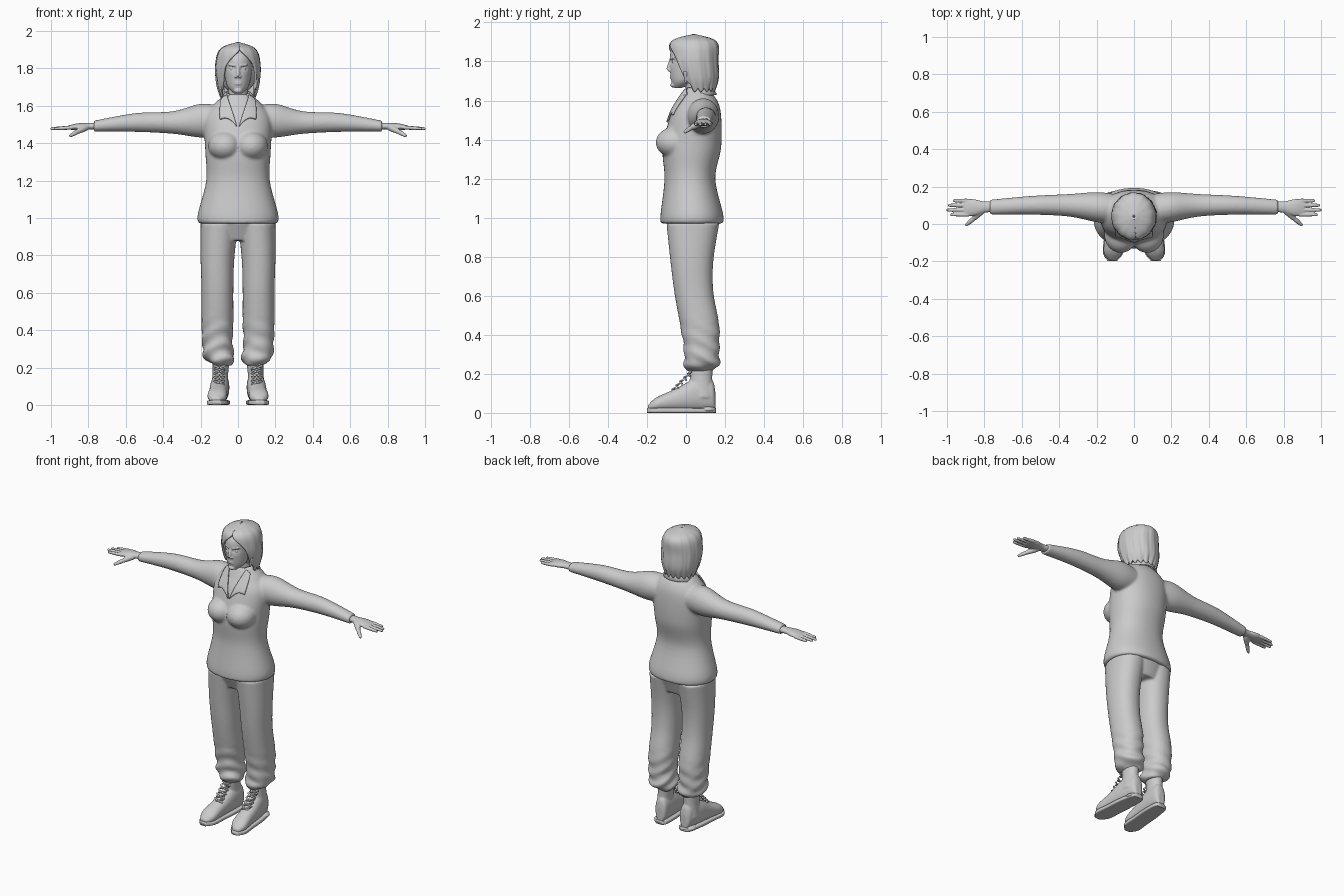
import bpy, bmesh
from math import sin, cos, pi, exp, copysign
from mathutils import Vector, Matrix

cube = bpy.data.objects.get("Cube")
if cube:
    bpy.data.objects.remove(cube)

grey = bpy.data.materials.new("plain_grey")
grey.use_nodes = True
grey.diffuse_color = (.6, .6, .6, 1)
grey.node_tree.nodes["Principled BSDF"].inputs["Base Color"].default_value = grey.diffuse_color

X, Y, Z = Vector((1, 0, 0)), Vector((0, 1, 0)), Vector((0, 0, 1))
SIDES = (1, -1)


def spline(points, steps=6):
    """Smooth curve through tuples of any length."""
    points = [Vector(p) for p in points]
    padded = [points[0]] + points + [points[-1]]
    curve = []
    for before, start, end, after in zip(padded, padded[1:], padded[2:], padded[3:]):
        leave, arrive = (end - before) / 2, (after - start) / 2
        for k in range(steps):
            t = k / steps
            ease = t * t * (3 - 2 * t)
            curve.append(start.lerp(end, ease) + leave * t * (1 - t) ** 2 - arrive * t * t * (1 - t))
    return curve + [points[-1]]


def skin(bm, loops, closed=True):
    """Quads between neighbouring loops, with end caps when closed."""
    rows = [[bm.verts.new(point) for point in loop] for loop in loops]
    count = len(rows[0])
    for low, high in zip(rows, rows[1:]):
        for i in range(count if closed else count - 1):
            j = (i + 1) % count
            bm.faces.new((low[i], low[j], high[j], high[i]))
    if closed:
        bm.faces.new(rows[0])
        bm.faces.new(rows[-1])


def loft(bm, rings, u, v, sides=48, power=2):
    """Closed body through rings of (x, y, z, radius along u, radius along v)."""
    def bulge(c):
        return copysign(abs(c) ** (2 / power), c)
    angles = [2 * pi * i / sides for i in range(sides)]
    skin(bm, [[Vector(ring[:3]) + u * ring[3] * bulge(cos(a)) + v * ring[4] * bulge(sin(a))
               for a in angles] for ring in spline(rings)])


def column(bm, rows, sides=48, power=2):
    """Upright body on the centre line through rows of (y, z, half width, half depth)."""
    loft(bm, [(0, *row) for row in rows], X, Y, sides, power)


def tube(bm, start, end, first, last):
    """Round-ended straight limb tapering between two radii."""
    start, end = Vector(start), Vector(end)
    along = (end - start).normalized()
    u = along.orthogonal().normalized()
    rings = []
    for t, share in ((0, .5), (.1, 1), (.9, 1), (1, .5)):
        radius = share * (first + (last - first) * t)
        rings.append((*start.lerp(end, t), radius, radius))
    loft(bm, rings, u, along.cross(u), sides=12)


def blob(bm, centre, radii):
    place = Matrix.Translation(centre) @ Matrix.Diagonal((*radii, 1))
    bmesh.ops.create_uvsphere(bm, u_segments=24, v_segments=16, radius=1, matrix=place)


def finish(name, bm, voxel=None, mirror=False, relax=3):
    """Turn the bmesh into a smooth object, optionally mirrored and fused."""
    bmesh.ops.recalc_face_normals(bm, faces=bm.faces)
    for face in bm.faces:
        face.smooth = True
    mesh = bpy.data.meshes.new(name)
    bm.to_mesh(mesh)
    bm.free()
    mesh.materials.append(grey)
    ob = bpy.data.objects.new(name, mesh)
    bpy.context.collection.objects.link(ob)
    if mirror:
        ob.modifiers.new("Mirror", 'MIRROR').use_mirror_merge = False
    if voxel:
        fuse = ob.modifiers.new("Fuse", 'REMESH')
        fuse.mode, fuse.voxel_size, fuse.use_smooth_shade = 'VOXEL', voxel, True
        ob.modifiers.new("Soften", 'SMOOTH').iterations = relax
    return ob


def thicken(ob, thickness):
    solid = ob.modifiers.new("Thickness", 'SOLIDIFY')
    solid.thickness, solid.offset = thickness, 0


# Pullover: torso, bust and sleeves fused together
bm = bmesh.new()
column(bm, [(.03, .97, .21, .16), (.03, 1.02, .215, .16), (.02, 1.2, .17, .13), (.03, 1.36, .175, .15),
            (.05, 1.52, .18, .13), (.06, 1.6, .135, .1), (.05, 1.66, .07, .06)], power=2.2)
for side in SIDES:
    blob(bm, (.07 * side, -.055, 1.385), (.09, .1, .08))
    sleeve = [(.1, .08, 1.52, .08, .08), (.2, .09, 1.52, .08, .09), (.35, .1, 1.51, .06, .06),
              (.55, .1, 1.51, .05, .05), (.77, .09, 1.49, .04, .03)]
    loft(bm, [(side * x, *rest) for x, *rest in sleeve], Y, Z)
pullover = finish("pullover", bm, voxel=.008, relax=6)

# Collar flaps wrapped over the chest
bm = bmesh.new()
for side in SIDES:
    rows = []
    for i in range(13):
        drop = i / 12
        inner = Vector((.06 - .055 * drop, 0, 1.66 - .17 * drop))
        outer = Vector((.1, 0, 1.65 - .12 * drop))
        row = []
        for k in range(9):
            point = inner.lerp(outer, k / 8)
            point.z += .02 * drop * sin(pi * k / 8)
            row.append((side * point.x, .6 * (point.z - 1.66), point.z))
        rows.append(row)
    skin(bm, rows, closed=False)
collar = finish("collar_flaps", bm)
wrap = collar.modifiers.new("Wrap", 'SHRINKWRAP')
wrap.target, wrap.wrap_mode, wrap.offset = pullover, 'ABOVE_SURFACE', .006
thicken(collar, .01)

# Standing neckband, open at the throat
bm = bmesh.new()
angles = [pi + 2.4 * (i / 16 - 1) for i in range(33)]
skin(bm, [[(flare * sin(a), .055 - flare * cos(a), z - .01 * cos(a)) for a in angles]
          for z, flare in ((1.62, .1), (1.65, .08), (1.67, .065))], closed=False)
thicken(finish("neckband", bm), .008)

# Trousers: pelvis and two legs gathered into rumpled cuffs
bm = bmesh.new()
column(bm, [(.04, .88, .16, .1), (.035, .98, .2, .14)])
for side in SIDES:
    leg = [(.08, .07, .21, .04, .06), (.1, .08, .25, .08, .09), (.11, .08, .33, .08, .09),
           (.11, .07, .45, .085, .1), (.11, .04, .62, .085, .1), (.11, .03, .78, .09, .11),
           (.1, .035, .97, .1, .135)]
    loft(bm, [(side * x, *rest) for x, *rest in leg], X, Y, power=2.2)
for v in bm.verts:
    rumple = .007 * min(1, max(0, 2 - 4 * v.co.z))
    wave = sin(75 * v.co.z + 30 * v.co.y + 25 * abs(v.co.x))
    v.co.y += rumple * copysign(wave, wave * (v.co.y - .07))
    v.co.x += rumple * sin(80 * v.co.z + 40 * v.co.y)
finish("trousers", bm, voxel=.008)

# Boots: rounded foot fused with an ankle shaft
foot = [(.15, .02, .05), (.13, .04, .08), (.04, .05, .08), (-.06, .05, .055), (-.15, .05, .035), (-.195, .02, .015)]
bm = bmesh.new()
loft(bm, [(.1 - .08 * y, y, tall + .01, wide, tall) for y, wide, tall in foot], X, Z, power=2.2)
loft(bm, [(.1, .08, .08, .045, .065), (.095, .077, .16, .042, .058), (.09, .077, .24, .045, .06)], X, Y)
finish("boots", bm, voxel=.006, mirror=True)

# Flat soles with a raised heel block
bm = bmesh.new()
loft(bm, [(.1 - .08 * y, 1.02 * y, .013, wide + .004, .013) for y, wide, tall in foot], X, Z, power=5)
blob(bm, (.1, .11, .017), (.045, .045, .017))
finish("boot_soles", bm, mirror=True)

# Crossed laces climbing from instep to shaft
bm = bmesh.new()
for i in range(6):
    y, z = min(.02, .02 * i - .065), .112 + .02 * i
    for side in SIDES:
        peak = (.1, y - .006, z + .008)
        tube(bm, (.1 - .03 * side, y + .006, z - .004), peak, .005, .005)
        tube(bm, peak, (.1 + .03 * side, y + .01, z + .016), .005, .005)
finish("boot_laces", bm, mirror=True)

# Hands: palm, four fingers and a thumb
bm = bmesh.new()
loft(bm, [(.74, .095, 1.49, .03, .02), (.8, .09, 1.49, .03, .018), (.86, .088, 1.487, .045, .018),
          (.91, .088, 1.483, .04, .01)], Y, Z)
for finger, tip in enumerate((.982, 1.003, .995, .968)):
    y = .05 + .025 * finger
    tube(bm, (.88, y, 1.484), (tip, y, 1.477), .011, .008)
knuckle = (.86, .026, 1.46)
tube(bm, (.81, .075, 1.486), knuckle, .019, .013)
tube(bm, knuckle, (.9, -.008, 1.437), .013, .008)
finish("hands", bm, voxel=.004, mirror=True, relax=2)

# Head and neck, with hollowed eye sockets, brows, nose, lips and chin
bm = bmesh.new()
column(bm, [(-.04, 1.665, .02, .02), (-.01, 1.705, .057, .066), (.02, 1.8, .076, .104),
            (.03, 1.87, .077, .1), (.035, 1.915, .03, .04)], sides=96)
for v in bm.verts:
    if v.co.y < 0:
        across, up = (abs(v.co.x) - .031) / .017, (v.co.z - 1.8) / .012
        v.co.y += .015 * exp(-across ** 2 - up ** 2)
column(bm, [(.06, 1.56, .065, .06), (.055, 1.63, .054, .056), (.05, 1.74, .053, .058)])
tube(bm, (0, -.075, 1.812), (0, -.091, 1.758), .008, .011)
blob(bm, (0, -.064, 1.68), (.022, .016, .014))
for side in SIDES:
    blob(bm, (.01 * side, -.083, 1.755), (.009, .012, .007))
    blob(bm, (.031 * side, -.06, 1.798), (.013, .013, .009))
    tube(bm, (.012 * side, -.08, 1.815), (.05 * side, -.062, 1.819), .006, .005)
for z in (1.725, 1.715):
    blob(bm, (0, -.071, z), (.022, .012, .005))
finish("head", bm, voxel=.0035, relax=2)

# Bobbed hair: an open-fronted shell with wavy strands and a swept fringe
bm = bmesh.new()
shell = [(1.934, .005, .005, 0), (1.9, .09, .11, 0), (1.82, .115, .12, .65), (1.72, .11, .11, .9), (1.655, .09, .08, 1.2)]
rows = []
for z, wide, deep, opening in spline(shell):
    middle = .04 + .15 * max(0, 1.8 - z)
    ragged = .1 * max(0, 1.75 - z)
    row = []
    for i in range(81):
        a = .1 + opening + 2 * (pi - opening) * i / 80
        strand = 1 + .012 * sin(13 * a + 9 * z) + .008 * sin(29 * a)
        row.append((wide * strand * sin(a), middle - deep * strand * cos(a), z + ragged * sin(17 * a)))
    rows.append(row)
skin(bm, rows, closed=False)
thicken(finish("hair", bm), .012)

# Fuller hair behind the face, and loose tips beside the jaw
bm = bmesh.new()
blob(bm, (0, .062, 1.785), (.1, .085, .125))
for side in SIDES:
    for lock in range(3):
        y = .03 * lock
        tube(bm, (.1 * side, y, 1.75), (.088 * side, y, 1.685 - .01 * lock), .014, .005)
finish("hair_underlayer", bm)
